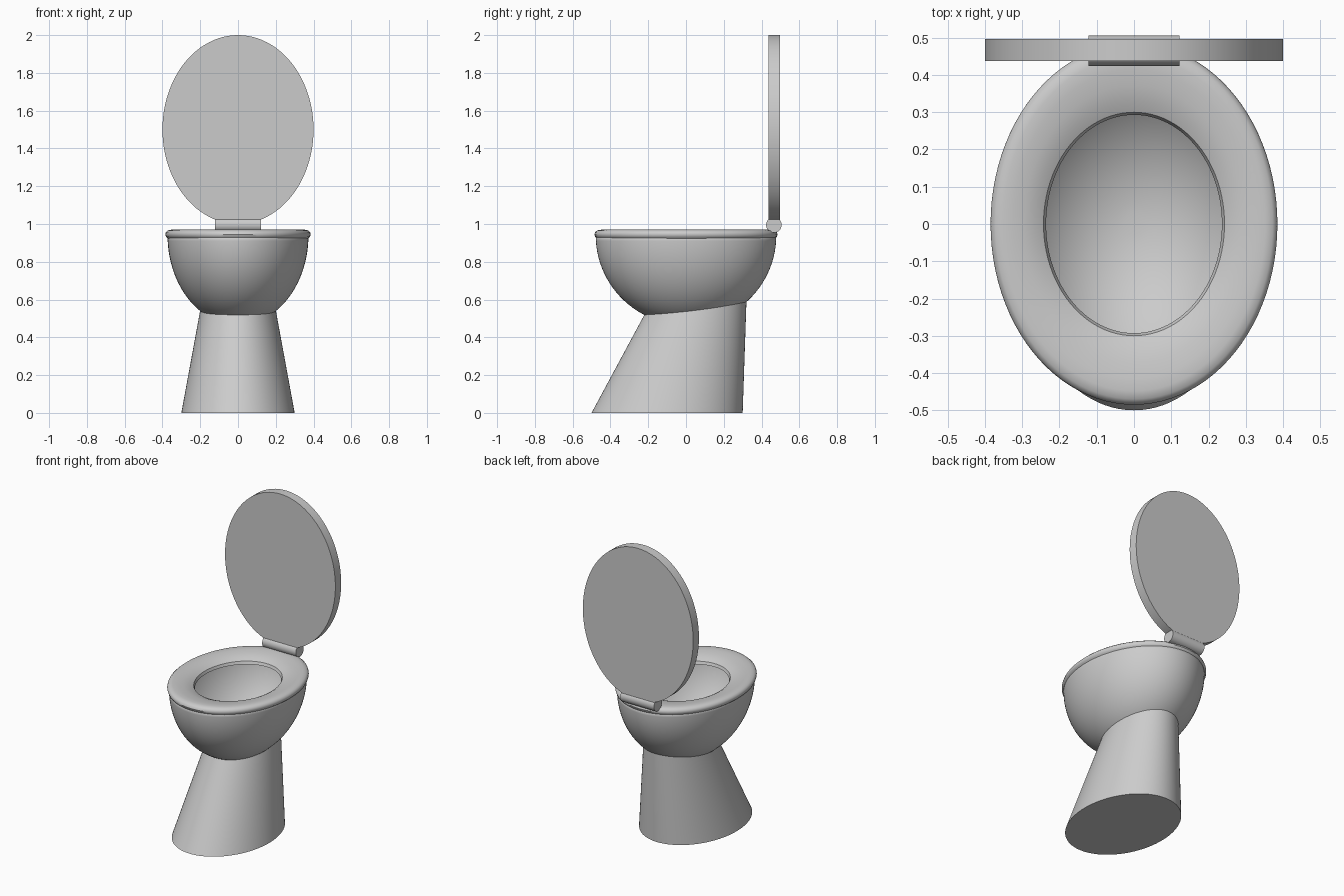
import bpy, bmesh, math

if "Cube" in bpy.data.objects:
    bpy.data.objects.remove(bpy.data.objects["Cube"])

N = 96
mat = bpy.data.materials.new("light grey ceramic")
mat.diffuse_color = (0.6, 0.6, 0.6, 1)
mat.use_nodes = True
mat.node_tree.nodes["Principled BSDF"].inputs["Base Color"].default_value = mat.diffuse_color

RIM_Z, BOWL_RX, BOWL_RY, BOWL_DEPTH = 0.94, 0.373, 0.478, 0.475


def ellipse(rx, ry, cy=0.0, z=0.0):
    """Ring of points; z may be a number or a function of x and y."""
    pts = []
    for i in range(N):
        a = 2 * math.pi * i / N
        x, y = rx * math.cos(a), cy + ry * math.sin(a)
        pts.append((x, y, z(x, y) if callable(z) else z))
    return pts


def loft(name, rings, cap_start=False, cap_end=False, closed=False, angle=35):
    """Skin a list of rings into one smooth object."""
    bm = bmesh.new()
    loops = [[bm.verts.new(p) for p in r] for r in rings]
    pairs = list(zip(loops, loops[1:]))
    if closed:
        pairs.append((loops[-1], loops[0]))
    for a, b in pairs:
        for i in range(N):
            j = (i + 1) % N
            bm.faces.new((a[i], a[j], b[j], b[i]))
    if cap_start:
        bm.faces.new(loops[0][::-1])
    if cap_end:
        bm.faces.new(loops[-1])
    bmesh.ops.recalc_face_normals(bm, faces=bm.faces)
    me = bpy.data.meshes.new(name)
    bm.to_mesh(me)
    bm.free()
    ob = bpy.data.objects.new(name, me)
    bpy.context.collection.objects.link(ob)
    me.materials.append(mat)
    bpy.ops.object.select_all(action='DESELECT')
    ob.select_set(True)
    bpy.context.view_layer.objects.active = ob
    bpy.ops.object.shade_smooth_by_angle(angle=math.radians(angle))
    return ob


def bowl_z(x, y):
    return RIM_Z - BOWL_DEPTH * math.sqrt(
        max(0, 1 - (x / BOWL_RX) ** 2 - (y / BOWL_RY) ** 2))


# pedestal: leaning tapered column trimmed to the underside of the bowl
loft("pedestal", [ellipse(0.3, 0.4, -0.1, 0),
                  ellipse(0.2, 0.27, 0.05, lambda x, y: bowl_z(x, y) + 0.002)],
     cap_start=True)

# bowl: thin lower half of an ellipsoid
rings = []
for k in range(25):
    t = math.radians(90 * k / 25)
    c = math.cos(t)
    rings.append(ellipse(BOWL_RX * c, BOWL_RY * c, 0,
                         RIM_Z - BOWL_DEPTH * math.sin(t)))
bowl = loft("bowl", rings, cap_end=True)
wall = bowl.modifiers.new("wall", 'SOLIDIFY')
wall.thickness = 0.005
wall.offset = -1

# seat: oval ring with a rounded crown, as (x radius, y radius, height)
profile = [(0.236, 0.293, 0.922), (0.243, 0.300, 0.940), (0.265, 0.330, 0.953),
           (0.295, 0.372, 0.963), (0.325, 0.415, 0.968), (0.352, 0.448, 0.970),
           (0.372, 0.470, 0.966), (0.382, 0.481, 0.957), (0.385, 0.485, 0.945),
           (0.381, 0.481, 0.932), (0.370, 0.470, 0.922)]
loft("seat", [ellipse(rx, ry, 0, z) for rx, ry, z in profile], closed=True)

# lid: upright oval plate
lid = loft("lid", [ellipse(0.4, 0.5, 0, -0.03), ellipse(0.4, 0.5, 0, 0.03)],
           cap_start=True, cap_end=True)
lid.rotation_euler = (math.pi / 2, 0, 0)
lid.location = (0, 0.467, 1.5)

# hinge: short round bar across the back
hinge = loft("hinge", [ellipse(0.041, 0.041, 0, -0.122), ellipse(0.041, 0.041, 0, 0.122)],
             cap_start=True, cap_end=True)
hinge.rotation_euler = (0, math.pi / 2, 0)
hinge.location = (0, 0.465, 0.995)
